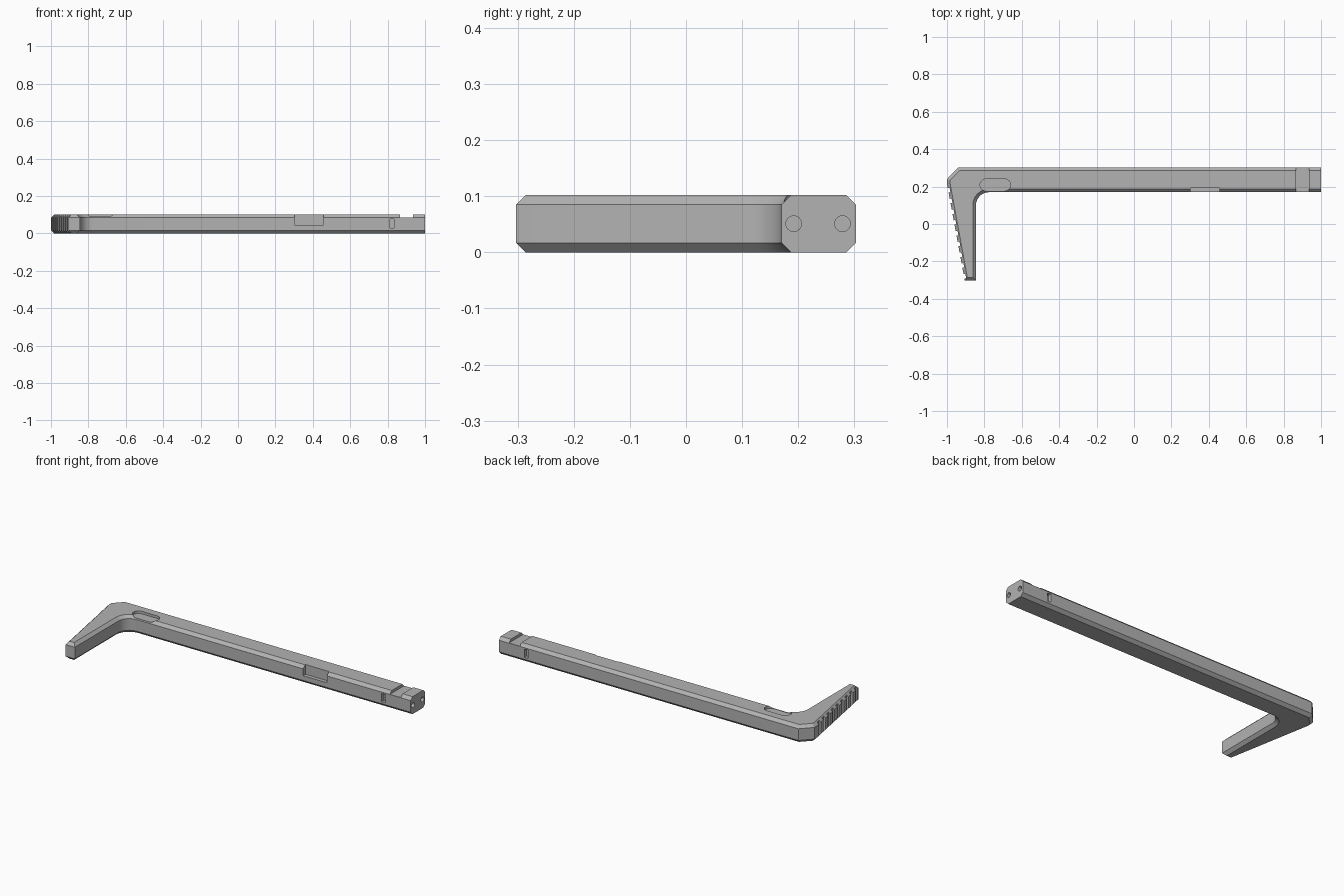
import bpy, bmesh, math
from mathutils import Vector, Matrix

if "Cube" in bpy.data.objects:
    bpy.data.objects.remove(bpy.data.objects["Cube"], do_unlink=True)

HEIGHT, CHAMFER = 0.102, 0.017
FRONT, BACK = 0.17, 0.303

grey = bpy.data.materials.new("grey metal")
grey.use_nodes = True
colour = (0.45, 0.45, 0.45, 1)
grey.diffuse_color = colour
grey.node_tree.nodes["Principled BSDF"].inputs["Base Color"].default_value = colour


def make_object(name, bm):
    bmesh.ops.recalc_face_normals(bm, faces=bm.faces)
    mesh = bpy.data.meshes.new(name)
    bm.to_mesh(mesh)
    bm.free()
    mesh.materials.append(grey)
    ob = bpy.data.objects.new(name, mesh)
    bpy.context.collection.objects.link(ob)
    return ob


def loft(name, rings):
    """Skin a stack of (points, z) rings and cap both ends."""
    bm = bmesh.new()
    rows = [[bm.verts.new((p.x, p.y, z)) for p in pts] for pts, z in rings]
    n = len(rows[0])
    for a, b in zip(rows, rows[1:]):
        for i in range(n):
            j = (i + 1) % n
            bm.faces.new((a[i], a[j], b[j], b[i]))
    bm.faces.new(rows[0][::-1])
    bm.faces.new(rows[-1])
    return make_object(name, bm)


def inset(points, amount):
    """Shift every edge inward, leaving the flat cut end at x = 1 in place."""
    n = len(points)
    lines = []
    for i, p in enumerate(points):
        q = points[(i + 1) % n]
        d = (q - p).normalized()
        shift = 0 if p.x > 0.99 and q.x > 0.99 else amount
        lines.append((p + Vector((-d.y, d.x)) * shift, d))
    result = []
    for i in range(n):
        (p, d), (q, e) = lines[i - 1], lines[i]
        t = (q - p).cross(e) / d.cross(e)
        result.append(p + d * t)
    return result


def box(lo, hi):
    bm = bmesh.new()
    lo, hi = Vector(lo), Vector(hi)
    bmesh.ops.create_cube(bm, size=1, matrix=Matrix.Translation((lo + hi) / 2)
                          @ Matrix.Diagonal((*(hi - lo), 1)))
    return make_object("cutter", bm)


def cut(target, cutter):
    mod = target.modifiers.new("cut", "BOOLEAN")
    mod.operation, mod.solver, mod.object = "DIFFERENCE", "EXACT", cutter
    bpy.context.view_layer.objects.active = target
    bpy.ops.object.modifier_apply(modifier=mod.name)
    bpy.data.objects.remove(cutter, do_unlink=True)


# Angled bar with chamfered long edges and a rounded inner corner
shoulder, tip = Vector((-1, 0.215)), Vector((-0.905, -BACK))
radius = 0.07
outline = [Vector((1, FRONT)), Vector((1, BACK)), Vector((-0.94, BACK)),
           Vector((-1, 0.24)), shoulder, tip, Vector((-0.845, -BACK))]
for k in range(9):
    a = math.pi - k * math.pi / 16
    outline.append(Vector((-0.845 + radius + radius * math.cos(a),
                           FRONT - radius + radius * math.sin(a))))
inner = inset(outline, CHAMFER)
bar = loft("angled_bar", [(inner, 0), (outline, CHAMFER),
                          (outline, HEIGHT - CHAMFER), (inner, HEIGHT)])

# Cross slot near the end
cut(bar, box((0.865, 0, 0.086), (0.935, 0.5, 0.2)))

# Shallow recess in the front edge
cut(bar, box((0.303, 0, 0.045), (0.457, FRONT + 0.022, 0.2)))

# Small slots on both sides
for lo, hi in ((FRONT - 0.1, FRONT + 0.02), (BACK - 0.02, BACK + 0.1)):
    cut(bar, box((0.812, lo, 0.029), (0.835, hi, 0.077)))

# Rounded pocket on top near the corner
pocket = []
for centre, start in ((-0.693, -math.pi / 2), (-0.79, math.pi / 2)):
    for k in range(13):
        a = start + k * math.pi / 12
        pocket.append(Vector((centre + 0.033 * math.cos(a),
                              0.208 + 0.033 * math.sin(a))))
cut(bar, loft("cutter", [(pocket, 0.087), (pocket, 0.2)]))

# Round holes in the end face
for y in (0.192, 0.279):
    bm = bmesh.new()
    bmesh.ops.create_cone(bm, cap_ends=True, segments=24, radius1=0.014,
                          radius2=0.014, depth=0.08,
                          matrix=Matrix.Translation((1, y, 0.051))
                          @ Matrix.Rotation(math.pi / 2, 4, "Y"))
    cut(bar, make_object("cutter", bm))

# Grip grooves along the outer face of the short arm
along = tip - shoulder
angle = math.atan2(along.y, along.x)
count = 9
for k in range(count):
    spot = shoulder + along * ((k + 0.6) / count)
    bm = bmesh.new()
    bmesh.ops.create_cube(bm, size=1, matrix=Matrix.Translation((*spot, 0.05))
                          @ Matrix.Rotation(angle, 4, "Z")
                          @ Matrix.Diagonal((0.024, 0.02, 0.3, 1)))
    cut(bar, make_object("cutter", bm))

bar.select_set(True)
bpy.context.view_layer.objects.active = bar
bpy.ops.object.shade_smooth_by_angle(angle=math.radians(25))
